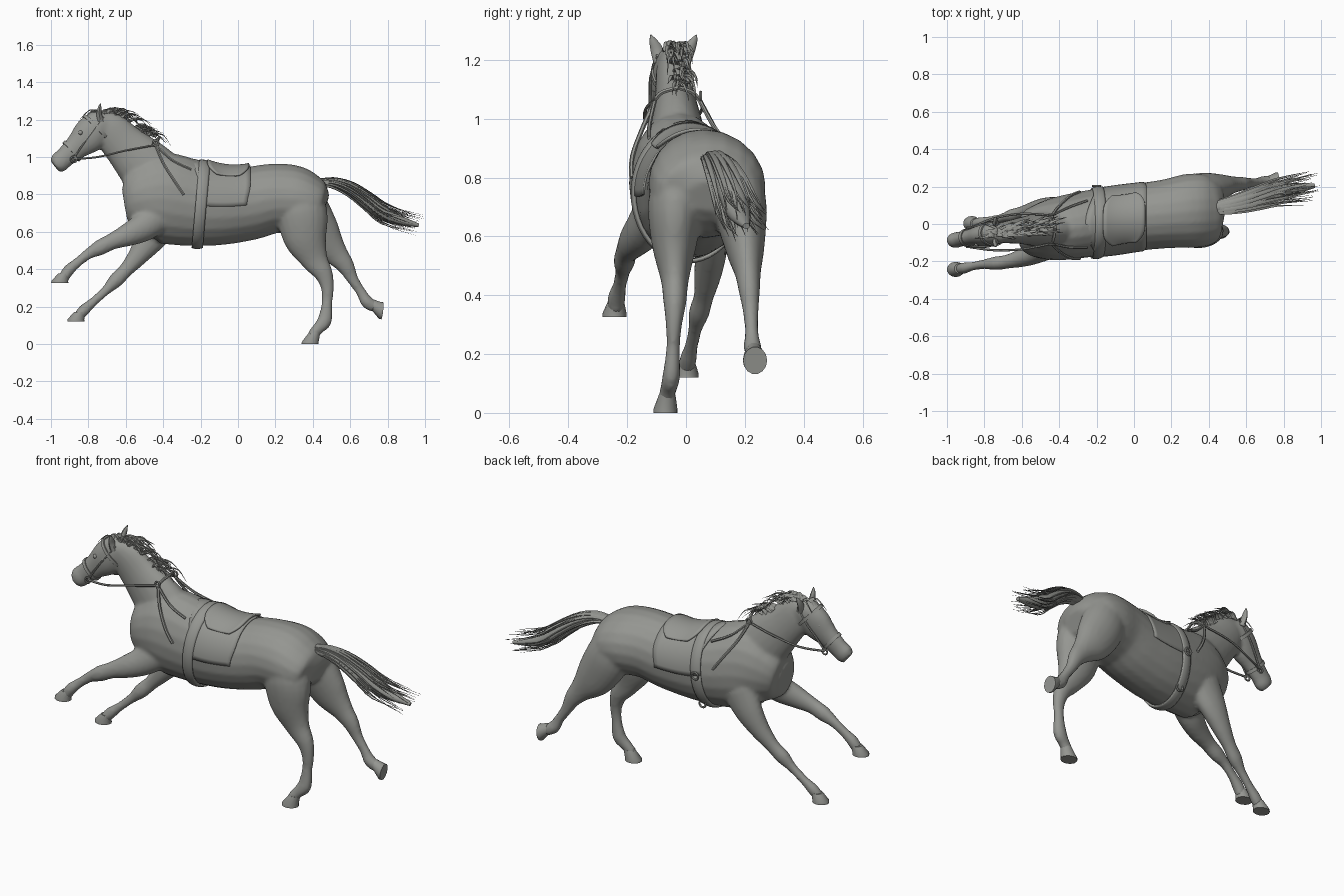
import bpy, bmesh, math, random
from mathutils import Vector as V

if "Cube" in bpy.data.objects:
    bpy.data.objects.remove(bpy.data.objects["Cube"])

random.seed(4)
grey = bpy.data.materials.new("matte_grey")
grey.diffuse_color = (0.3, 0.305, 0.285, 1)
grey.use_nodes = True
grey.node_tree.nodes["Principled BSDF"].inputs["Base Color"].default_value = grey.diffuse_color


def finish(bm, name, angle=50):
    bmesh.ops.recalc_face_normals(bm, faces=bm.faces)
    me = bpy.data.meshes.new(name)
    bm.to_mesh(me)
    bm.free()
    me.materials.append(grey)
    ob = bpy.data.objects.new(name, me)
    bpy.context.collection.objects.link(ob)
    bpy.ops.object.select_all(action='DESELECT')
    ob.select_set(True)
    bpy.context.view_layer.objects.active = ob
    bpy.ops.object.shade_smooth_by_angle(angle=math.radians(angle))
    return ob


def interp(keys, s):
    """Catmull-Rom interpolation of key tuples at fractional index s."""
    n = len(keys) - 1
    i = max(0, min(int(s), n - 1))
    t = s - i
    k = [keys[max(0, min(n, j))] for j in (i - 1, i, i + 1, i + 2)]
    return [0.5 * (2 * b + (c - a) * t + (2 * a - 5 * b + 4 * c - d) * t * t
            + (3 * b - a - 3 * c + d) * t ** 3) for a, b, c, d in zip(*k)]


def ring_points(keys, s, seg, off=0.0, ref=V((0, 1, 0)), shift=0.0):
    """Elliptical section across the path; keys are x, y, z, width, height."""
    n = len(keys) - 1
    x, y, z, w, h = interp(keys, s)
    t = (V(interp(keys, min(n, s + .05))[:3]) - V(interp(keys, max(0, s - .05))[:3])).normalized()
    u = (ref - t * ref.dot(t)).normalized()
    v = t.cross(u)
    c = V((x, y, z)) + t * shift
    return [c + u * (w + off) * math.cos(a) + v * (h + off) * math.sin(a)
            for a in (2 * math.pi * i / seg for i in range(seg))]


def skin(bm, rings, closed=False, cap=True):
    vs = [[bm.verts.new(p) for p in r] for r in rings]
    n = len(vs[0])
    pairs = list(zip(vs, vs[1:])) + ([(vs[-1], vs[0])] if closed else [])
    for a, b in pairs:
        for i in range(n):
            bm.faces.new((a[i], a[(i + 1) % n], b[(i + 1) % n], b[i]))
    if cap and not closed:
        bm.faces.new(vs[0])
        bm.faces.new(vs[-1])


def loft(bm, keys, seg=20, sub=4, ref=V((0, 1, 0))):
    m = (len(keys) - 1) * sub
    skin(bm, [ring_points(keys, i / sub, seg, ref=ref) for i in range(m + 1)])


def tube(bm, pts, r=.006, ref=V((0, 1, 0)), seg=6):
    loft(bm, [(*p, r, r) for p in pts], seg, 4, ref)


# Horse body: overlapping lofts fused into one skin
torso = [(-.605, -.05, .745, .055, .09), (-.58, -.05, .75, .11, .135), (-.5, -.04, .772, .15, .205),
         (-.4, -.025, .78, .17, .243), (-.25, 0, .755, .178, .232), (-.1, .02, .742, .182, .214),
         (.05, .04, .75, .18, .197), (.18, .055, .777, .185, .187), (.3, .07, .776, .199, .18),
         (.39, .075, .76, .19, .147), (.44, .08, .745, .155, .105), (.467, .08, .735, .085, .055)]
neck = [(-.35, -.02, .80, .13, .17), (-.49, -.03, .945, .094, .152), (-.605, -.037, 1.06, .07, .118),
        (-.685, -.045, 1.145, .058, .1), (-.74, -.05, 1.19, .047, .064)]
head = [(-.70, -.045, 1.19, .052, .062), (-.745, -.05, 1.165, .061, .088), (-.80, -.06, 1.11, .059, .093),
        (-.865, -.07, 1.052, .046, .067), (-.925, -.08, .999, .04, .055),
        (-.957, -.087, .97, .042, .055), (-.98, -.09, .952, .032, .04)]
near_fore = [(-.42, -.10, .70, .07, .10), (-.50, -.14, .63, .064, .08), (-.58, -.175, .588, .052, .064),
             (-.67, -.20, .55, .038, .045), (-.74, -.21, .515, .036, .042), (-.80, -.215, .482, .026, .029),
             (-.86, -.225, .435, .023, .026), (-.905, -.235, .395, .03, .031), (-.935, -.24, .35, .028, .029)]
far_fore = [(-.40, .08, .68, .065, .11), (-.465, .085, .57, .057, .084), (-.532, .075, .475, .047, .056),
            (-.60, .06, .395, .034, .039), (-.652, .045, .342, .035, .04), (-.705, .032, .288, .024, .026),
            (-.775, .018, .225, .023, .024), (-.82, .008, .185, .029, .031), (-.855, 0, .145, .027, .028)]
near_hind = [(.32, -.02, .80, .09, .12), (.342, -.035, .70, .095, .136), (.36, -.04, .57, .076, .118),
             (.408, -.038, .455, .048, .075), (.458, -.038, .375, .039, .05), (.478, -.041, .30, .028, .035),
             (.476, -.044, .22, .023, .029), (.463, -.05, .125, .03, .039), (.425, -.06, .08, .028, .031),
             (.395, -.068, .04, .028, .031)]
far_hind = [(.33, .17, .80, .09, .115), (.375, .185, .69, .09, .127), (.448, .20, .57, .068, .11),
            (.525, .21, .48, .045, .066), (.574, .215, .42, .037, .048), (.614, .22, .345, .027, .031),
            (.658, .223, .278, .023, .027), (.69, .226, .225, .03, .034), (.735, .232, .197, .028, .03)]
bm = bmesh.new()
for part in (torso, neck, head, near_fore, far_fore, near_hind, far_hind):
    loft(bm, part)
body = finish(bm, "horse_body")
rm = body.modifiers.new("fuse", 'REMESH')
rm.mode, rm.voxel_size, rm.use_smooth_shade = 'VOXEL', .011, True
sm = body.modifiers.new("soften", 'SMOOTH')
sm.factor, sm.iterations = .5, 4


# Hooves: flared cones with flat soles
def hoof(name, top, sole, normal):
    n = V(normal).normalized()
    v = n.cross(V((0, 1, 0))).normalized()
    u = v.cross(n)
    b = bmesh.new()
    rings = [[V(c) + u * r * math.cos(a) + v * q * math.sin(a) for a in (i * math.pi / 7 for i in range(14))]
             for c, r, q in ((top, .028, .031), (sole - n * .012, .041, .046), (sole, .041, .047))]
    skin(b, rings)
    finish(b, name, 40)


hoof("near_front_hoof", (-.93, -.238, .378), V((-.953, -.243, .326)), (0, 0, -1))
hoof("far_front_hoof", (-.845, .003, .172), V((-.867, .002, .121)), (0, 0, -1))
hoof("near_rear_hoof", (.41, -.064, .062), V((.386, -.07, 0)), (0, 0, -1))
hoof("far_rear_hoof", (.722, .23, .208), V((.772, .235, .178)), (.95, .1, -.12))

# Ears and eyes on both sides of the head
bm = bmesh.new()
for s in (-1, 1):
    loft(bm, [(-.735, -.047 + s * .043, 1.19, .02, .02), (-.742, -.045 + s * .053, 1.23, .022, .014),
              (-.74, -.043 + s * .068, 1.262, .014, .01), (-.735, -.042 + s * .078, 1.285, .002, .002)], 8)
finish(bm, "ears")
bm = bmesh.new()
for s in (-1, 1):
    for v in bmesh.ops.create_uvsphere(bm, u_segments=12, v_segments=8, radius=.012)["verts"]:
        v.co += V((-.842, -.066 + s * .042, 1.13))
finish(bm, "eyes")


# Mane, forelock and tail hair: tapered strands
def strand(bm, pts, r):
    m = len(pts) - 1
    loft(bm, [(*p, r * (1.05 - i / m), r * .5 * (1.05 - i / m)) for i, p in enumerate(pts)], 5, 3)


rnd = random.uniform
bm = bmesh.new()
crest = [(-.745, -.045, 1.23), (-.68, -.04, 1.23), (-.59, -.03, 1.17), (-.50, -.025, 1.10), (-.40, -.02, 1.04)]
for i in range(80):
    p = V(interp(crest, rnd(0, 3))) + V((0, rnd(-.02, .025), 0))
    side = rnd(-.025, .055)
    l = rnd(.07, .15)
    strand(bm, [p, p + V((l * .35, side * .4, .016 + rnd(0, .012))),
                p + V((l * .7, side * .8, rnd(-.012, .022))), p + V((l, side, -l * rnd(-.1, .4)))], rnd(.009, .014))
finish(bm, "mane")
bm = bmesh.new()
for i in range(12):
    p = V((-.745 + rnd(-.02, .02), -.045 + rnd(-.02, .02), 1.238))
    e = rnd(-.025, .025)
    strand(bm, [p, p + V((-.025, e * .5, .014)), p + V((-.06, e, -.014)), p + V((-.09, e * 1.2, -.047))], .009)
finish(bm, "forelock")

path = [(.42, .085, .862), (.51, .10, .862), (.61, .125, .822), (.71, .155, .75), (.81, .18, .68), (.965, .205, .635)]
bm = bmesh.new()
loft(bm, [(*p, w, h) for p, w, h in zip(path, (.03, .036, .042, .046, .04, .012), (.022, .026, .034, .042, .034, .01))], 12)
finish(bm, "tail_core")
bm = bmesh.new()
for i in range(46):
    a, q = rnd(0, 2 * math.pi), rnd(.5, 1)
    end = rnd(4.2, 5.05)
    pts = []
    for j in range(6):
        f = j / 5
        spread = q * (.02 + .034 * math.sin(f * 2.3) + .04 * f * f)
        pts.append(V(interp(path, f * end)) + V((math.sin(a) * spread * .4, math.cos(a) * spread, math.sin(a) * spread * .7)))
    pts[-1] += V((rnd(0, .02), rnd(-.02, .02), rnd(-.015, .015)))
    strand(bm, pts, rnd(.012, .019))
finish(bm, "tail_hair")


# Tack fitted to the torso
def on_torso(x, a, off):
    i = next(k for k in range(len(torso) - 1) if x < torso[k + 1][0])
    s = i + (x - torso[i][0]) / (torso[i + 1][0] - torso[i][0])
    _, y, z, w, h = interp(torso, s)
    return V((x, y + (w + off) * math.cos(a), z + (h + off) * math.sin(a)))


def sheet(name, front, back, a0, a1, off, thick, m=28, n=10):
    b = bmesh.new()
    g = []
    for i in range(m + 1):
        a = math.radians(a0 + (a1 - a0) * i / m)
        g.append([b.verts.new(on_torso(front(a) + (back(a) - front(a)) * j / n, a, off(j / n))) for j in range(n + 1)])
    for r, q in zip(g, g[1:]):
        for j in range(n):
            b.faces.new((r[j], r[j + 1], q[j + 1], q[j]))
    ob = finish(b, name)
    so = ob.modifiers.new("thickness", 'SOLIDIFY')
    so.thickness, so.offset = thick, 0


sheet("saddle_pad", lambda a: -.19 - .07 * max(0, math.sin(a)) ** 2, lambda a: .068 - .02 * (math.cos(a) ** 20),
      -2, 182, lambda f: .002, .008)
# rounded seat raised at pommel and cantle
corner = lambda a: .05 * min(1, abs(math.cos(a)) / .68) ** 5
sheet("saddle_seat", lambda a: -.165 + corner(a), lambda a: .06 - corner(a), 47, 133,
      lambda f: .006 + .01 * abs(2 * f - 1) ** 2, .01)
sheet("girth_strap", lambda a: -.226 + .02 * math.sin(a), lambda a: -.17 + .02 * math.sin(a), 0, 360,
      lambda f: .004 + .006 * math.sin(f * math.pi) , .01, 48, 6)

# Breast straps and reins, mirrored about the neck
bm = bmesh.new()
for s in (0, 1):
    sgn = 2 * s - 1
    ang = lambda d: math.radians(d if s else 180 - d)
    knot = V((-.44, -.03 + sgn * .075, 1.065))
    tube(bm, [knot, on_torso(-.40, ang(48), .012), on_torso(-.34, ang(24), .008), on_torso(-.29, ang(9), .004)], .008)
    tube(bm, [knot, on_torso(-.35, ang(55), .012), on_torso(-.25, ang(48), .01)], .007)
    tube(bm, [(-.875, -.072 + sgn * .052, .99), (-.75, -.055 + sgn * .085, 1.0), (-.6, -.04 + sgn * .095, 1.035), knot], .006)
    tube(bm, [knot, (-.43, -.03 + sgn * .05, 1.09), (-.42, -.025, 1.105)], .008, V((1, 0, 0)))
    tube(bm, [(-.72, -.047 + sgn * .05, 1.215), (-.775, -.055 + sgn * .064, 1.14), (-.83, -.064 + sgn * .058, 1.065),
              (-.878, -.072 + sgn * .05, .99)], .006)
finish(bm, "reins_and_breast_straps")

# Bridle bands around the head
bm = bmesh.new()
for s, off in ((1.25, .006), (3.35, .006)):
    skin(bm, [ring_points(head, s, 24, o, shift=d) for o, d in
              ((-.004, -.009), (off, -.009), (off, .009), (-.004, .009))], closed=True)
finish(bm, "bridle_bands")


# Bit rings, strap rings and girth buckles
def hoop(b, c, R, r):
    rings = []
    for i in range(14):
        a = i * math.pi / 7
        d = V((math.cos(a), 0, math.sin(a)))
        rings.append([V(c) + d * (R + r * math.cos(t)) + V((0, r * math.sin(t), 0)) for t in (k * math.pi / 3 for k in range(6))])
    skin(b, rings, closed=True)


bm = bmesh.new()
for s in (-1, 1):
    hoop(bm, (-.878, -.072 + s * .053, .988), .016, .005)
    hoop(bm, (-.44, -.03 + s * .08, 1.075), .015, .006)
hoop(bm, on_torso(-.2, 0, .017), .02, .006)
hoop(bm, on_torso(-.2, math.radians(-50), .017), .02, .006)
finish(bm, "rings_and_buckles")
